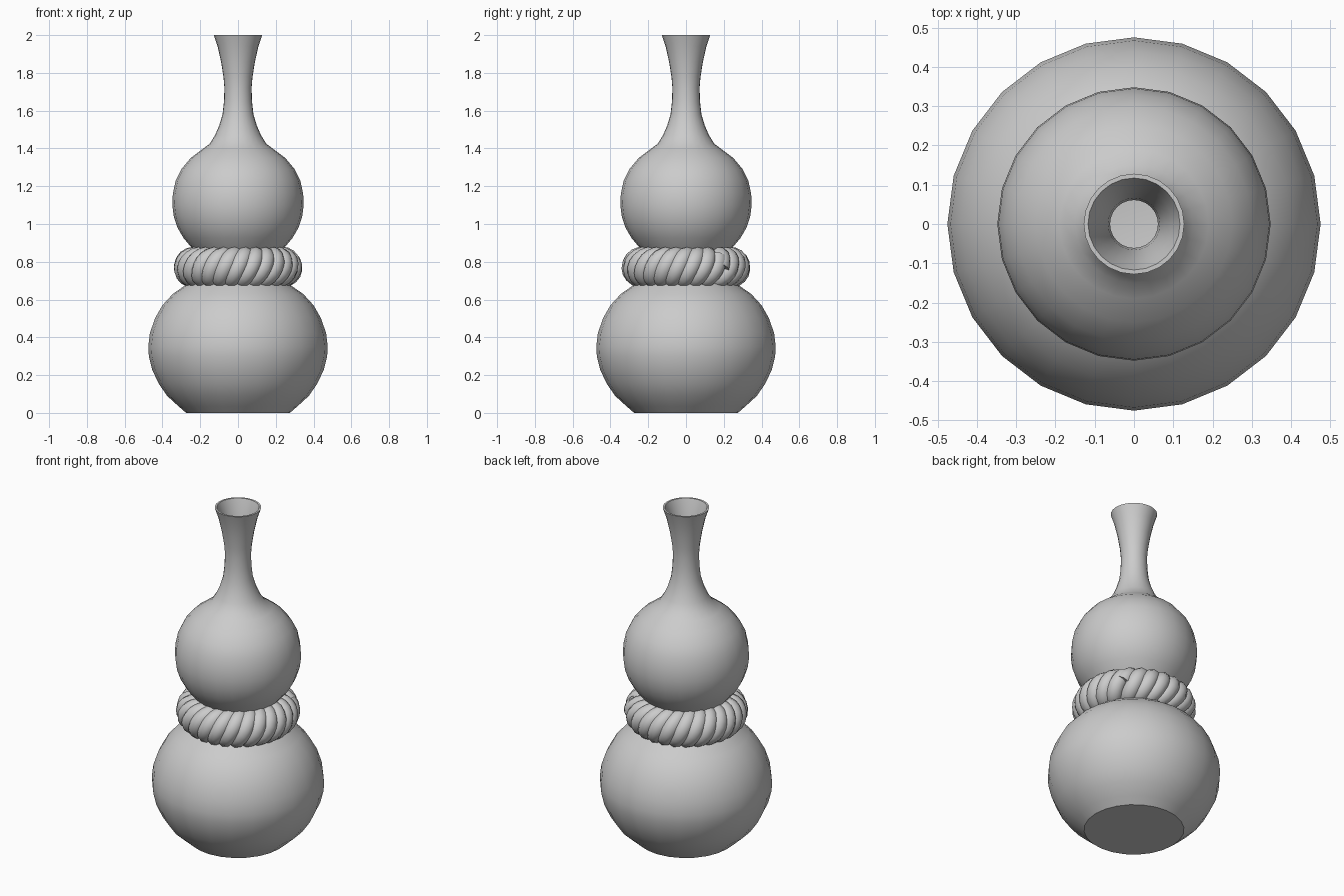
import bpy
import bmesh
from math import sin, cos, pi, radians
from mathutils import Vector

cube = bpy.data.objects.get("Cube")
if cube:
    bpy.data.objects.remove(cube)

GREY = (0.6, 0.6, 0.6, 1)
clay = bpy.data.materials.new("plain grey")
clay.use_nodes = True
clay.diffuse_color = GREY
clay.node_tree.nodes["Principled BSDF"].inputs["Base Color"].default_value = GREY


def activate(obj):
    bpy.ops.object.select_all(action="DESELECT")
    obj.select_set(True)
    bpy.context.view_layer.objects.active = obj


def lathe(name, profile, sides):
    """Revolve (radius, height) points around z; the ends are closed with flat discs."""
    bm = bmesh.new()
    rings = [[bm.verts.new((r * cos(2 * pi * i / sides), r * sin(2 * pi * i / sides), z))
              for i in range(sides)] for r, z in profile]
    for low, high in zip(rings, rings[1:]):
        for i in range(sides):
            j = (i + 1) % sides
            bm.faces.new((low[i], low[j], high[j], high[i]))
    bm.faces.new(rings[0][::-1])
    bm.faces.new(rings[-1])
    mesh = bpy.data.meshes.new(name)
    bm.to_mesh(mesh)
    bm.free()
    obj = bpy.data.objects.new(name, mesh)
    bpy.context.collection.objects.link(obj)
    mesh.materials.append(clay)
    activate(obj)
    bpy.ops.object.shade_smooth_by_angle(angle=radians(40))
    return obj


# Double gourd vase: outer wall from foot to lip, then the inner wall back down
outer = [(.275, 0), (.315, .035), (.375, .09), (.42, .155), (.455, .23), (.472, .3),
         (.475, .35), (.467, .42), (.44, .5), (.4, .57), (.345, .63), (.28, .675),
         (.225, .72), (.2, .77), (.21, .83), (.25, .88), (.288, .925), (.32, .98),
         (.34, 1.04), (.348, 1.1), (.345, 1.16), (.33, 1.23), (.3, 1.29), (.25, 1.35),
         (.19, 1.395), (.15, 1.425), (.122, 1.47), (.1, 1.52), (.082, 1.58),
         (.074, 1.65), (.072, 1.72), (.077, 1.78), (.09, 1.86), (.108, 1.94), (.128, 2)]
WALL = .011
inner = [(r - WALL, max(z, WALL)) for r, z in reversed(outer)]
lathe("gourd_vase", outer + inner, 24)

# Three-strand rope tied round the waist, with its two ends meeting at a seam
RING, OFFSET, STRAND, HEIGHT = .232, .063, .047, .77
TURNS, STEPS, STRANDS = 8.8, 160, 3
SEAM = radians(38)


def rope_strand(index):
    curve = bpy.data.curves.new("rope_strand", "CURVE")
    curve.dimensions = "3D"
    curve.bevel_depth = STRAND
    curve.bevel_resolution = 3
    curve.use_fill_caps = True
    spline = curve.splines.new("POLY")
    spline.points.add(STEPS)
    for i, point in enumerate(spline.points):
        t = i / STEPS
        around = SEAM + 2 * pi * t
        twist = 2 * pi * (TURNS * t + index / STRANDS)
        radius = RING + OFFSET * cos(twist)
        pos = Vector((radius * cos(around), radius * sin(around),
                      HEIGHT + OFFSET * sin(twist)))
        point.co = (*pos, 1)
    obj = bpy.data.objects.new(f"rope_strand_{index + 1}", curve)
    bpy.context.collection.objects.link(obj)
    curve.materials.append(clay)
    activate(obj)
    bpy.ops.object.convert(target="MESH")
    bpy.ops.object.shade_smooth_by_angle(angle=radians(50))


for k in range(STRANDS):
    rope_strand(k)
